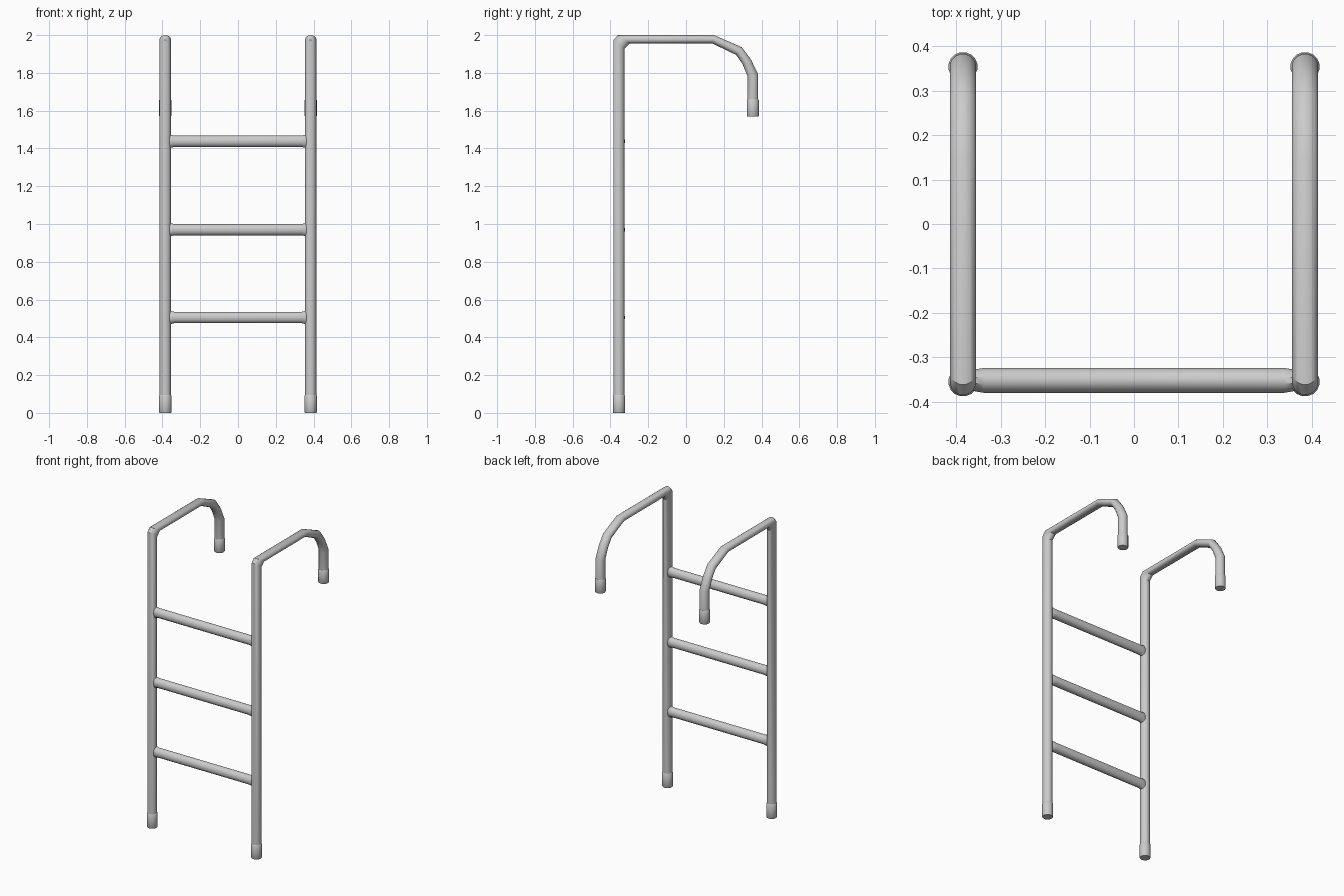
import bpy, bmesh
from math import cos, sin, tau
from mathutils import Vector

if "Cube" in bpy.data.objects:
    bpy.data.objects.remove(bpy.data.objects["Cube"])


def loft(name, rings, sides=16):
    """Skin a closed tube through rings given as (centre, axis_a, axis_b)."""
    bm = bmesh.new()
    loops = []
    for c, a, b in rings:
        c, a, b = Vector(c), Vector(a), Vector(b)
        loops.append([bm.verts.new(c + a * cos(tau * (i + .5) / sides) + b * sin(tau * (i + .5) / sides))
                      for i in range(sides)])
    for p, q in zip(loops, loops[1:]):
        for i in range(sides):
            j = (i + 1) % sides
            bm.faces.new((p[i], p[j], q[j], q[i]))
    bm.faces.new(loops[0])
    bm.faces.new(loops[-1])
    bmesh.ops.recalc_face_normals(bm, faces=bm.faces)
    me = bpy.data.meshes.new(name)
    bm.to_mesh(me)
    bm.free()
    ob = bpy.data.objects.new(name, me)
    bpy.context.collection.objects.link(ob)
    bpy.ops.object.select_all(action='DESELECT')
    ob.select_set(True)
    bpy.context.view_layer.objects.active = ob
    bpy.ops.object.shade_smooth_by_angle(angle=0.6)
    return ob


X, R = 0.385, 0.03

# Rail outline in side view: (outer y, z, inner y, z) at each bend
RAIL = [(-.385, .02, -.325, .02), (-.385, 1.975, -.325, 1.926), (-.362, 2.0, -.297, 1.956),
        (.150, 2.0, .138, 1.956), (.296, 1.936, .265, 1.895), (.345, 1.870, .298, 1.848),
        (.383, 1.79, .325, 1.783), (.383, 1.60, .325, 1.60)]


def rubber_cap(name, x, y, z0, z1):
    profile = [(z0, .031), (z0 + .003, .033), (z1 - .005, .033), (z1, .030)]
    loft(name, [((x, y, z), (r, 0, 0), (0, r, 0)) for z, r in profile])


for side, x in (("left", -X), ("right", X)):
    # Bent handrail with a cap at each end
    loft(side + "_rail", [((x, (oy + iy) / 2, (oz + iz) / 2), (R, 0, 0),
                           (0, (oy - iy) / 2, (oz - iz) / 2)) for oy, oz, iy, iz in RAIL])
    rubber_cap(side + "_foot_cap", x, -.355, 0, .095)
    rubber_cap(side + "_hook_cap", x, .354, 1.57, 1.66)

# Rungs with ends flared up and down where they meet the rails
for n, z in enumerate((.505, .97, 1.438), 1):
    ends = [(-.37, .022, .040), (-.355, .026, .036), (-.338, .029, .031),
            (.338, .029, .031), (.355, .026, .036), (.37, .022, .040)]
    loft(f"rung_{n}", [((x, -.352, z), (0, ry, 0), (0, 0, rz)) for x, ry, rz in ends], 12)
